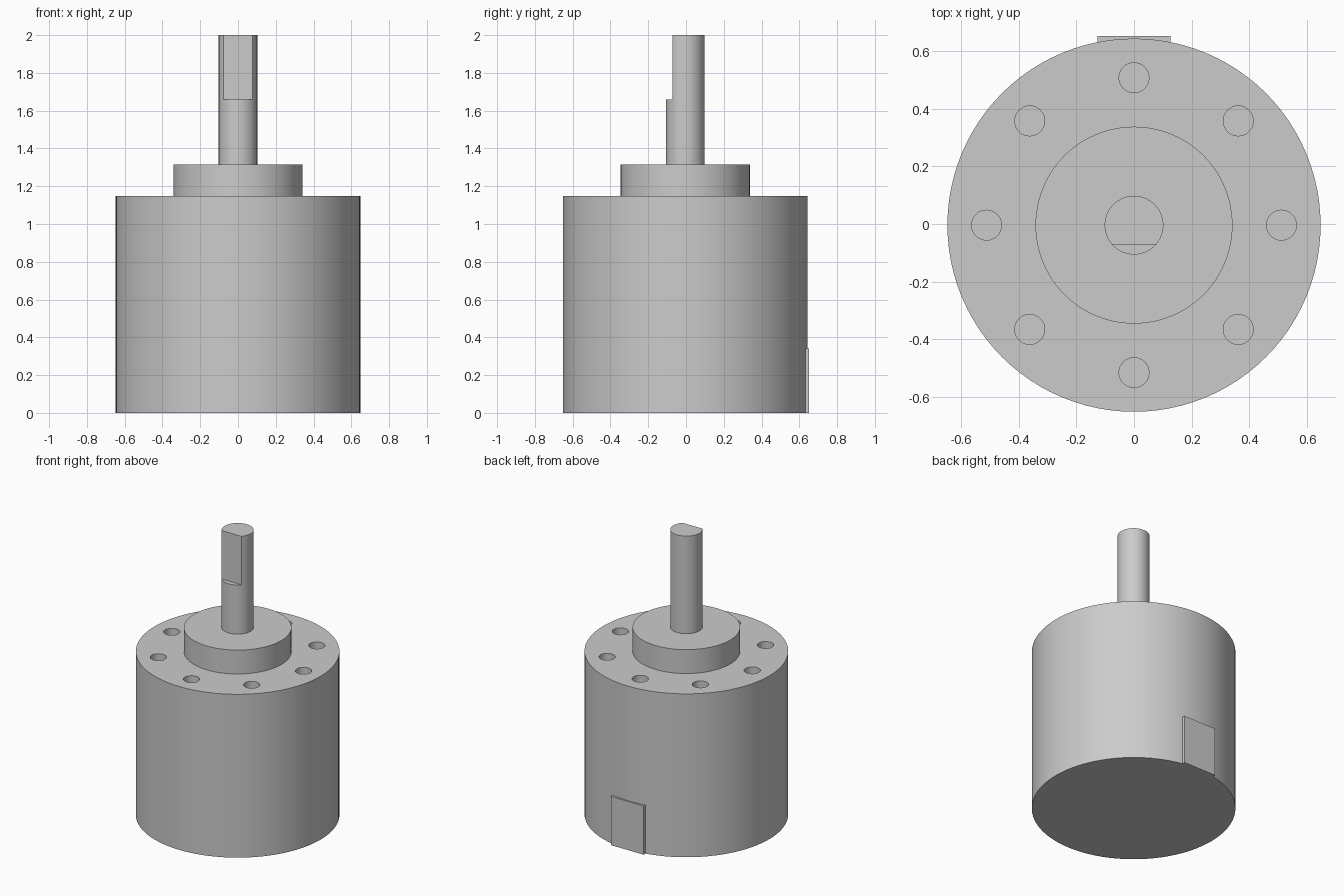
import bpy, math

if "Cube" in bpy.data.objects:
    bpy.data.objects.remove(bpy.data.objects["Cube"])

CY = -0.004  # axis offset: the rear tab shifts the overall centre


def cylinder(name, r, z0, z1, x=0.0, y=CY, sides=96):
    bpy.ops.mesh.primitive_cylinder_add(vertices=sides, radius=r, depth=z1 - z0,
                                        location=(x, y, (z0 + z1) / 2))
    ob = bpy.context.object
    ob.name = name
    return ob


def box(name, lo, hi):
    bpy.ops.mesh.primitive_cube_add(size=1, location=[(a + b) / 2 for a, b in zip(lo, hi)])
    ob = bpy.context.object
    ob.name = name
    ob.scale = [b - a for a, b in zip(lo, hi)]
    bpy.ops.object.transform_apply(location=False, rotation=False, scale=True)
    return ob


def cut(target, cutters):
    for c in cutters:
        m = target.modifiers.new("cut", 'BOOLEAN')
        m.operation = 'DIFFERENCE'
        m.solver = 'EXACT'
        m.object = c
    bpy.ops.object.select_all(action='DESELECT')
    bpy.context.view_layer.objects.active = target
    target.select_set(True)
    for m in list(target.modifiers):
        bpy.ops.object.modifier_apply(modifier=m.name)
    for c in cutters:
        bpy.data.objects.remove(c)


def smooth(ob):
    bpy.ops.object.select_all(action='DESELECT')
    bpy.context.view_layer.objects.active = ob
    ob.select_set(True)
    bpy.ops.object.shade_smooth_by_angle(angle=math.radians(30))


# Gearmotor housing with a ring of eight blind mounting holes
housing = cylinder("housing", 0.648, 0, 1.147)
holes = []
for i in range(8):
    a = i * math.pi / 4
    holes.append(cylinder("hole_cutter", 0.052, 0.95, 1.25,
                          0.512 * math.cos(a), CY + 0.512 * math.sin(a), 32))
cut(housing, holes)

# Raised boss around the shaft
boss = cylinder("boss", 0.342, 1.147, 1.315)

# Output shaft with a flat on the front of its upper end
shaft = cylinder("shaft", 0.102, 1.315, 2.0, sides=64)
cut(shaft, [box("flat_cutter", (-0.2, -0.3, 1.66), (0.2, -0.071, 2.1))])

# Small rear tab at the base
box("rear_tab", (-0.127, 0.58, 0), (0.127, 0.652, 0.342))

for part in (housing, boss, shaft):
    smooth(part)
